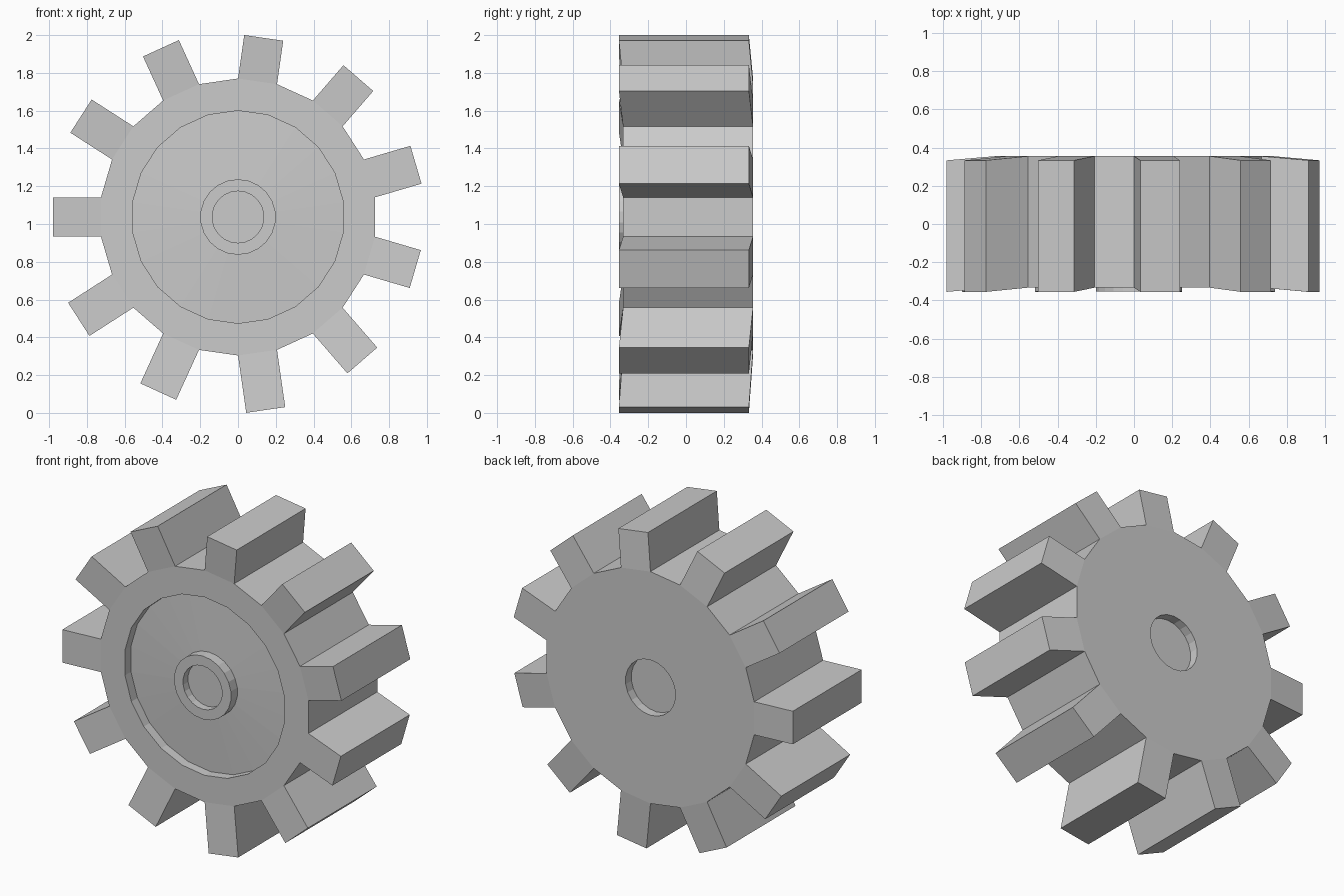
import bpy, bmesh
from math import cos, sin, pi
from mathutils import Vector

if "Cube" in bpy.data.objects:
    bpy.data.objects.remove(bpy.data.objects["Cube"])

SIDES = 22          # two body sides per tooth
CZ = 1.037          # axle height
R = 0.733

# Lathe profile (radius, y): front hub pit, hub, dished recess, rim, back pit
profile = [(0.137, -0.305), (0.137, -0.354), (0.20, -0.354), (0.20, -0.29),
           (0.563, -0.273), (0.563, -0.333), (R, -0.333),
           (R, 0.355), (0.175, 0.355), (0.175, 0.297)]
RIM = 6             # profile segment that forms the outer sides

# Tooth tip distance from the axle, starting right of centre, counter-clockwise
tips = [0.982, 0.973, 0.958, 0.982, 0.988, 0.98,
        1.002, 1.016, 1.032, 1.005, 0.978]

bm = bmesh.new()
step = 2 * pi / SIDES
rings = [[bm.verts.new((r * cos((k + .5) * step), y, CZ + r * sin((k + .5) * step)))
          for k in range(SIDES)] for r, y in profile]

# Body surfaces and pit floors
sides = []
for i in range(len(rings) - 1):
    a, b = rings[i], rings[i + 1]
    for k in range(SIDES):
        n = (k + 1) % SIDES
        f = bm.faces.new((a[k], a[n], b[n], b[k]))
        if i == RIM:
            sides.append(f)
bm.faces.new(rings[0])
bm.faces.new(rings[-1])

# Teeth: every other side pulled outward and slightly toward the front
apothem = R * cos(step / 2)
for t, tip in enumerate(tips):
    k = 2 * t
    ang = (k + 1) * step
    new = bmesh.ops.extrude_discrete_faces(bm, faces=[sides[k]])["faces"][0]
    d = tip - apothem
    bmesh.ops.translate(bm, verts=list(new.verts),
                        vec=Vector((d * cos(ang), -0.022, d * sin(ang))))

bmesh.ops.recalc_face_normals(bm, faces=bm.faces[:])
mesh = bpy.data.meshes.new("gear_wheel")
bm.to_mesh(mesh)
bm.free()
gear = bpy.data.objects.new("gear_wheel", mesh)
bpy.context.collection.objects.link(gear)
